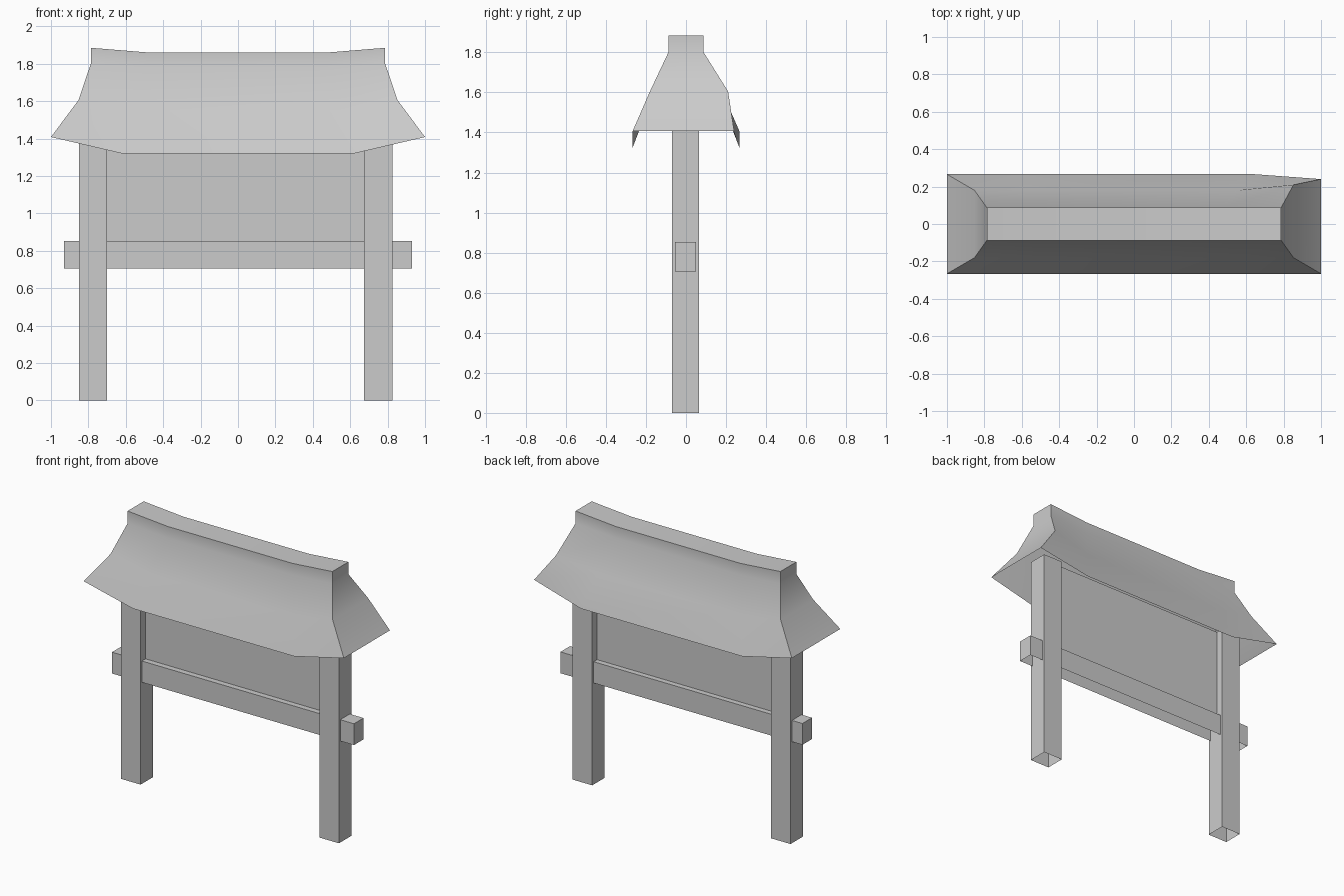
import bpy, bmesh, math

if "Cube" in bpy.data.objects:
    bpy.data.objects.remove(bpy.data.objects["Cube"])

grey = bpy.data.materials.new("plain_grey")
grey.diffuse_color = (0.6, 0.6, 0.6, 1)
grey.use_nodes = True
grey.node_tree.nodes["Principled BSDF"].inputs["Base Color"].default_value = grey.diffuse_color


def add_object(name, bm):
    bmesh.ops.recalc_face_normals(bm, faces=bm.faces)
    mesh = bpy.data.meshes.new(name)
    bm.to_mesh(mesh)
    bm.free()
    mesh.materials.append(grey)
    obj = bpy.data.objects.new(name, mesh)
    bpy.context.collection.objects.link(obj)
    return obj


def open_box(name, x, y, z):
    """Box spanning the three (min, max) ranges, without its bottom face."""
    bm = bmesh.new()
    bmesh.ops.create_cube(bm, size=1)
    for v in bm.verts:
        v.co = [r[0] if c < 0 else r[1] for c, r in zip(v.co, (x, y, z))]
    bm.faces.ensure_lookup_table()
    bottom = [f for f in bm.faces if f.calc_center_median().z < z[0] + 1e-4]
    bmesh.ops.delete(bm, geom=bottom, context='FACES_ONLY')
    return add_object(name, bm)


# Posts, cross beam and the panel above it
open_box("left_post", (-0.85, -0.70), (-0.07, 0.066), (0, 1.5))
open_box("right_post", (0.675, 0.825), (-0.07, 0.066), (0, 1.5))
open_box("cross_beam", (-0.93, 0.93), (-0.055, 0.05), (0.705, 0.853))
open_box("wall_panel", (-0.71, 0.68), (-0.015, 0.012), (0.853, 1.5))

# Roof shell: rings from eave to ridge top, each given as
# end (x, y, z), middle (x, y, z) and the y of the back right corner
levels = [
    ((1.00, 0.266, 1.408), (0.62, 0.268, 1.32), 0.24),
    ((0.853, 0.18, 1.605), (0.55, 0.18, 1.55), 0.21),
    ((0.787, 0.088, 1.80), (0.48, 0.088, 1.78), 0.088),
    ((0.787, 0.088, 1.885), (0.48, 0.088, 1.86), 0.088),
]
bm = bmesh.new()
rings = []
for (ex, ey, ez), (mx, my, mz), back_y in levels:
    front = [(-ex, -ey, ez), (-mx, -my, mz), (mx, -my, mz), (ex, -ey, ez)]
    back = [(ex, back_y, ez), (mx, my, mz), (-mx, my, mz), (-ex, ey, ez)]
    rings.append([bm.verts.new(p) for p in front + back])
for low, high in zip(rings, rings[1:]):
    for i in range(8):
        j = (i + 1) % 8
        bm.faces.new((low[i], low[j], high[j], high[i]))
top = rings[-1]
for i in range(3):
    bm.faces.new((top[i], top[i + 1], top[6 - i], top[7 - i]))
roof = add_object("roof", bm)

# Soft slopes with crisp hips and ridge edges
bpy.context.view_layer.objects.active = roof
roof.select_set(True)
bpy.ops.object.shade_smooth_by_angle(angle=math.radians(35))
